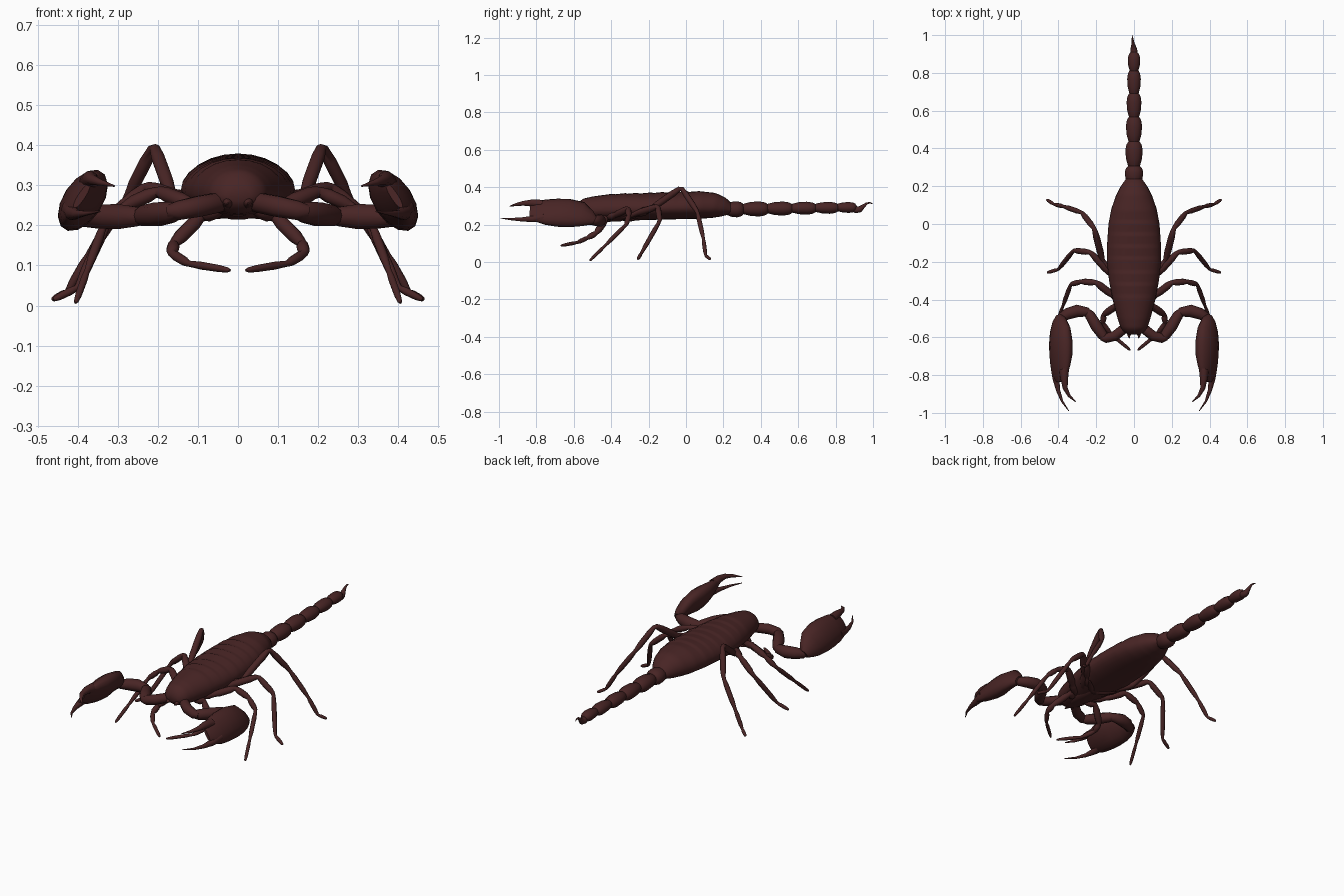
import bpy, bmesh, math
from mathutils import Vector

cube = bpy.data.objects.get("Cube")
if cube:
    bpy.data.objects.remove(cube)

shell = bpy.data.materials.new("dark_red_brown_shell")
shell.use_nodes = True
colour = (0.065, 0.018, 0.018, 1)
shell.diffuse_color = colour
shell.node_tree.nodes["Principled BSDF"].inputs["Base Color"].default_value = colour


def loft(name, rings, sides=10, up=(0, 0, 1), mirror=1):
    """Skin rings of (centre, half width, height above, height below)."""
    bm = bmesh.new()
    centres = [Vector(ring[0]) for ring in rings]
    loops = []
    for i, (centre, wide, above, below) in enumerate(rings):
        before = centres[max(i - 1, 0)]
        after = centres[min(i + 1, len(rings) - 1)]
        tangent = (after - before).normalized()
        across = tangent.cross(Vector(up)).normalized()
        rise = across.cross(tangent)
        loop = []
        for k in range(sides):
            angle = math.tau * k / sides
            lift = math.sin(angle)
            point = centres[i] + across * wide * math.cos(angle)
            point += rise * lift * (above if lift > 0 else below)
            point.x *= mirror
            loop.append(bm.verts.new(point))
        loops.append(loop)
    for one, two in zip(loops, loops[1:]):
        for k in range(sides):
            n = (k + 1) % sides
            bm.faces.new((one[k], one[n], two[n], two[k]))
    bm.faces.new(loops[0])
    bm.faces.new(loops[-1])
    bmesh.ops.recalc_face_normals(bm, faces=bm.faces)
    mesh = bpy.data.meshes.new(name)
    bm.to_mesh(mesh)
    bm.free()
    mesh.materials.append(shell)
    obj = bpy.data.objects.new(name, mesh)
    bpy.context.collection.objects.link(obj)
    bpy.ops.object.select_all(action="DESELECT")
    obj.select_set(True)
    bpy.context.view_layer.objects.active = obj
    bpy.ops.object.shade_smooth_by_angle(angle=math.radians(50))


def round_rings(points):
    """Rings of circular section from (x, y, z, radius)."""
    return [((x, y, z), r, r, r) for x, y, z, r in points]


def jointed(points, start, end):
    """Round rings for a limb whose segments swell between the joints."""
    rings = []
    last = len(points) - 1
    for i in range(last):
        a, b = Vector(points[i]), Vector(points[i + 1])
        for t, swell in ((0.06, 0.8), (0.3, 1.1), (0.75, 1.15), (0.94, 0.9)):
            r = (start + (end - start) * (i + t) / last) * swell
            rings.append((a.lerp(b, t), r, r, r))
    r = end * 0.5
    rings.append((Vector(points[-1]), r, r, r))
    return rings


def interpolate(table, y):
    for a, b in zip(table, table[1:]):
        if y <= b[0]:
            t = (y - a[0]) / (b[0] - a[0])
            return [p + (q - p) * t for p, q in zip(a, b)]
    return table[-1]


# Body: y, half width, top, bottom
body_table = [
    (-.585, .03, .3, .26), (-.57, .055, .325, .24), (-.55, .07, .338, .23),
    (-.5, .087, .35, .225), (-.4, .113, .364, .22), (-.3, .132, .368, .222),
    (-.2, .143, .37, .225), (-.1, .142, .374, .228), (0, .135, .378, .23),
    (.08, .12, .378, .232), (.15, .096, .37, .237), (.2, .07, .346, .244),
    (.24, .042, .31, .255),
]
body_rings = []
steps = 78
for i in range(steps + 1):
    y = -0.585 + 0.825 * i / steps
    y, wide, top, bottom = interpolate(body_table, y)
    middle = bottom + (top - bottom) * 0.42
    # Overlapping back plates step down at their rear edges
    phase = ((y + 0.38) / 0.066) % 1
    plate = 0.005 * (phase - 0.6) if -0.38 < y < 0.08 else 0
    body_rings.append(((0, y, middle), wide, top - middle + plate, middle - bottom))
loft("body", body_rings, 24)

# Tail beads, widest towards the rear
edges = [.215, .305, .435, .565, .69, .81, .905]
for i, (a, b) in enumerate(zip(edges, edges[1:])):
    size = 0.049 - 0.0032 * i
    z = 0.282 + 0.002 * i
    rings = []
    for t, s in ((-.06, .5), (.04, .7), (.3, .92), (.65, 1), (.88, .88), (1, .68), (1.06, .4)):
        r = size * s
        rings.append(((0, a + (b - a) * t, z), r, r * 0.88, r * 0.88))
    loft(f"tail_segment_{i + 1}", rings, 12)

# Stinger
loft("stinger", round_rings([
    (0, .885, .285, .014), (0, .91, .28, .02), (-.002, .93, .282, .017),
    (-.004, .95, .3, .01), (-.006, .967, .314, .006),
    (-.008, .985, .317, .004), (-.01, 1, .31, .001)]), 10)

# Limb paths on the model's left, mirrored to the right
leg_paths = {
    "front_leg": [(.04, -.46, .245), (.09, -.43, .225), (.16, -.48, .155),
                  (.165, -.525, .13), (.125, -.58, .105), (.02, -.668, .088)],
    "second_leg": [(.04, -.43, .245), (.11, -.38, .25), (.2, -.31, .285),
                   (.28, -.305, .25), (.335, -.32, .2), (.375, -.43, .09),
                   (.405, -.515, .007)],
    "third_leg": [(.04, -.37, .245), (.12, -.27, .26), (.23, -.15, .297),
                  (.32, -.14, .22), (.4, -.24, .045), (.46, -.258, .015)],
    "rear_leg": [(.04, -.33, .245), (.1, -.27, .255), (.165, -.2, .275),
                 (.21, -.025, .398), (.275, .06, .27), (.37, .092, .13),
                 (.425, .105, .035), (.463, .13, .015)],
}
arm_parts = {
    "claw_arm_base": [(.02, -.52, .26, .02), (.06, -.56, .255, .026), (.1, -.592, .247, .027),
                      (.15, -.605, .237, .025), (.175, -.6, .235, .016)],
    "claw_arm_middle": [(.14, -.615, .235, .015), (.165, -.59, .233, .027), (.2, -.54, .228, .031),
                        (.235, -.48, .224, .027), (.255, -.455, .222, .015)],
    "claw_arm_outer": [(.225, -.48, .222, .014), (.25, -.466, .222, .025), (.3, -.46, .222, .033),
                       (.35, -.475, .222, .031), (.385, -.495, .22, .024), (.395, -.52, .222, .015)],
    "upper_finger": [(.37, -.77, .308, .026), (.369, -.82, .316, .02), (.364, -.87, .314, .013),
                     (.343, -.91, .307, .008), (.308, -.942, .298, .002)],
    "lower_finger": [(.415, -.76, .24, .026), (.413, -.82, .23, .018), (.402, -.88, .228, .011),
                     (.38, -.94, .23, .006), (.345, -.99, .235, .002)],
    "mouth_pincer": [(.018, -.53, .262, .018), (.024, -.57, .258, .015),
                     (.027, -.59, .256, .008), (.025, -.605, .255, .002)],
}
# Claw palm: centre, half length across the tilted slab, half thickness
palm = [
    ((.392, -.49, .222), .025, .022), ((.395, -.515, .235), .05, .03),
    ((.391, -.56, .255), .077, .04), ((.387, -.63, .262), .086, .049),
    ((.387, -.69, .264), .085, .047), ((.39, -.75, .267), .078, .036),
    ((.392, -.8, .271), .064, .023), ((.39, -.835, .273), .036, .009),
]
for side, sign in (("left", 1), ("right", -1)):
    for name, path in leg_paths.items():
        loft(f"{side}_{name}", jointed(path, 0.021, 0.007), 8, mirror=sign)
    for name, path in arm_parts.items():
        loft(f"{side}_{name}", round_rings(path), 10, mirror=sign)
    palm_rings = [(c, thick, tall, tall) for c, tall, thick in palm]
    loft(f"{side}_claw_palm", palm_rings, 14, up=(-.55, 0, .83), mirror=sign)
    # Comb plate under the body
    loft(f"{side}_belly_comb", [
        ((.015, -.33, .225), .012, .006, .006), ((.05, -.3, .222), .016, .006, .006),
        ((.09, -.26, .228), .006, .004, .004)], 8, mirror=sign)

# Breast plate between the leg bases
loft("breast_plate", [
    ((0, -.5, .235), .03, .012, .012), ((0, -.42, .228), .05, .014, .014),
    ((0, -.34, .23), .03, .012, .012)], 10)
